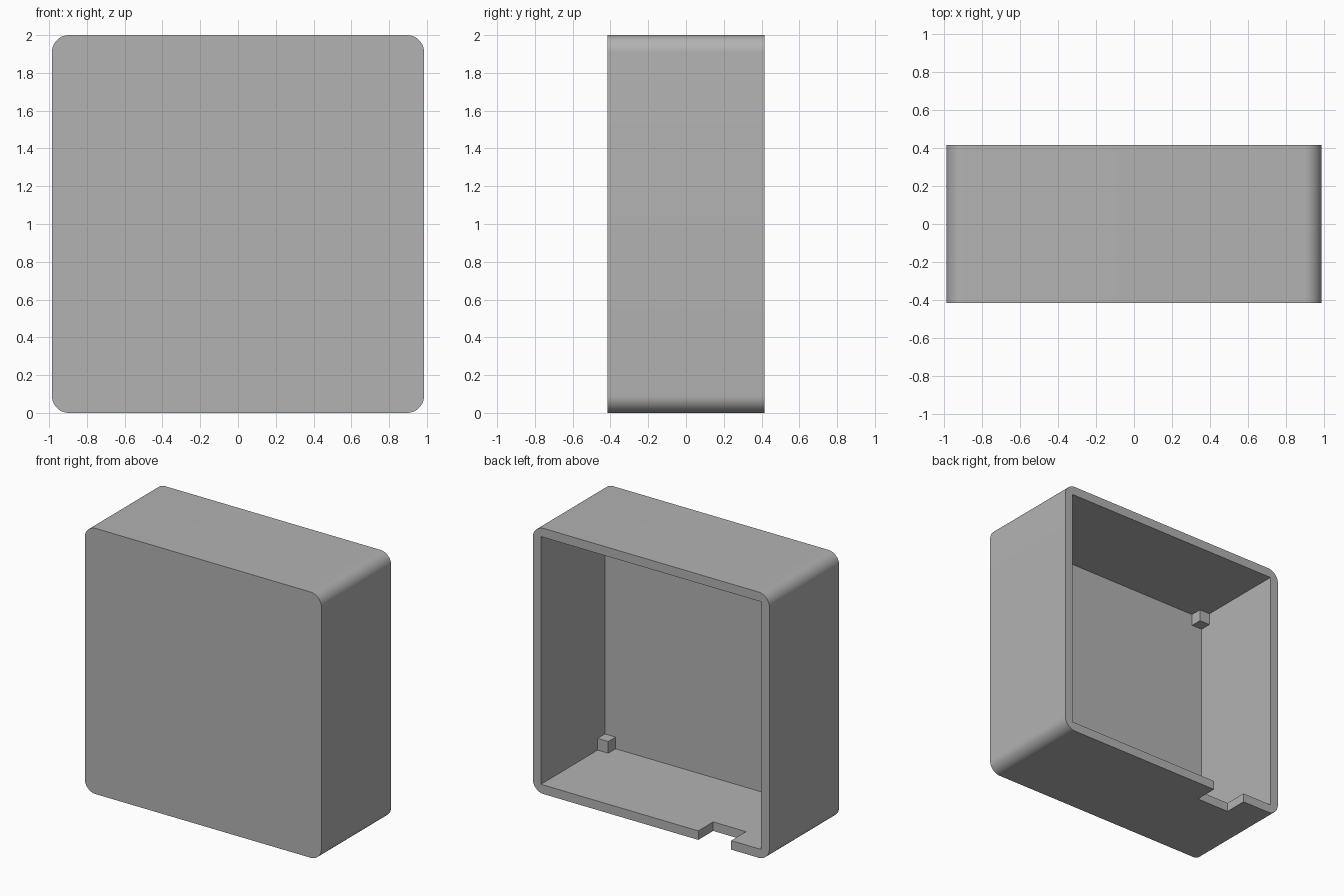
import bpy
import bmesh
from math import radians
from mathutils import Vector

default = bpy.data.objects.get("Cube")
if default:
    bpy.data.objects.remove(default, do_unlink=True)

WIDTH, DEPTH, HEIGHT = 1.97, 0.83, 2.0
WALL, RADIUS, POST = 0.068, 0.09, 0.088
X, Y = WIDTH / 2, DEPTH / 2
GREY = (0.45, 0.45, 0.45, 1.0)

material = bpy.data.materials.new("light grey plastic")
material.use_nodes = True
material.diffuse_color = GREY
material.node_tree.nodes["Principled BSDF"].inputs["Base Color"].default_value = GREY


def box(name, low, high, radius=0):
    """Box between two corners; radius rounds the edges running front to back."""
    low, high = Vector(low), Vector(high)
    bm = bmesh.new()
    bmesh.ops.create_cube(bm, size=1)
    for v in bm.verts:
        v.co = (low + high) / 2 + v.co * (high - low)
    if radius:
        edges = [e for e in bm.edges
                 if abs(e.verts[0].co.y - e.verts[1].co.y) > DEPTH / 2]
        bmesh.ops.bevel(bm, geom=edges, offset=radius, segments=12,
                        profile=0.5, affect='EDGES')
    mesh = bpy.data.meshes.new(name)
    bm.to_mesh(mesh)
    bm.free()
    mesh.materials.append(material)
    obj = bpy.data.objects.new(name, mesh)
    bpy.context.collection.objects.link(obj)
    return obj


def activate(obj):
    bpy.ops.object.select_all(action='DESELECT')
    obj.select_set(True)
    bpy.context.view_layer.objects.active = obj


def cut(target, cutter):
    cutter.hide_render = True
    mod = target.modifiers.new(cutter.name, 'BOOLEAN')
    mod.operation = 'DIFFERENCE'
    mod.solver = 'EXACT'
    mod.object = cutter
    activate(target)
    bpy.ops.object.modifier_apply(modifier=mod.name)
    bpy.data.objects.remove(cutter, do_unlink=True)


# Rounded shell, open at the back
shell = box("shell", (-X, -Y, 0), (X, Y, HEIGHT), RADIUS)
cut(shell, box("cavity", (WALL - X, WALL - Y, WALL), (X - WALL, Y + 0.1, HEIGHT - WALL)))

# Cable notch through the rear edge of the floor
cut(shell, box("cable_notch", (-0.667, Y - 0.177, -0.1), (-0.393, Y + 0.1, WALL + 0.1)))
activate(shell)
bpy.ops.object.shade_smooth_by_angle(angle=radians(30))

# Small corner blocks against the inside of the front panel
SINK = 0.01
for side, sx in (("right", -1), ("left", 1)):
    for level, z0, z1 in (("lower", WALL - SINK, WALL + POST),
                          ("upper", HEIGHT - WALL - POST, HEIGHT - WALL + SINK)):
        xs = sorted((sx * (X - WALL + SINK), sx * (X - WALL - POST)))
        box(f"{level}_{side}_corner_block",
            (xs[0], WALL - Y - SINK, z0), (xs[1], WALL - Y + POST, z1))
